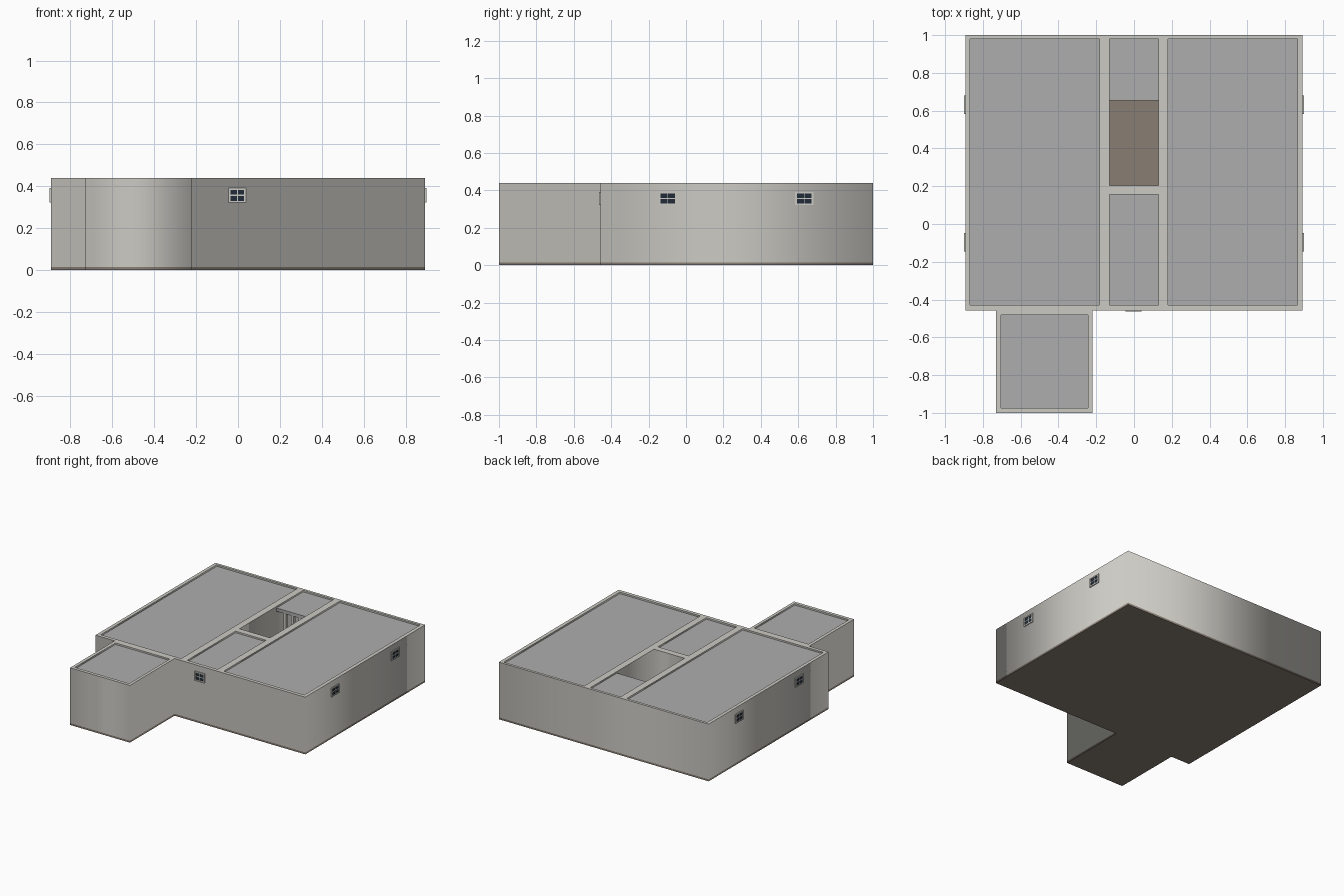
import bpy
from mathutils import Matrix
from math import pi

if "Cube" in bpy.data.objects:
    bpy.data.objects.remove(bpy.data.objects["Cube"])


def material(name, rgb):
    m = bpy.data.materials.new(name)
    m.diffuse_color = (*rgb, 1)
    m.use_nodes = True
    m.node_tree.nodes["Principled BSDF"].inputs["Base Color"].default_value = m.diffuse_color
    return m


PLASTER = material("plaster", (0.60, 0.59, 0.55))
ROOFING = material("roofing", (0.42, 0.42, 0.42))
EARTH = material("earth", (0.25, 0.21, 0.175))
GLASS = material("dark_glass", (0.015, 0.025, 0.04))


def rect(x0, x1, y0, y1):
    return [(x0, y0), (x1, y0), (x1, y1), (x0, y1)]


def prism(name, loops, z0, z1, mat):
    """Extrude filled 2D loops (inner loops become holes) between two heights."""
    cu = bpy.data.curves.new(name, 'CURVE')
    cu.dimensions = '2D'
    cu.fill_mode = 'BOTH'
    cu.extrude = (z1 - z0) / 2
    for pts in loops:
        s = cu.splines.new('POLY')
        s.points.add(len(pts) - 1)
        for p, (x, y) in zip(s.points, pts):
            p.co = (x, y, 0, 1)
        s.use_cyclic_u = True
    tmp = bpy.data.objects.new(name + "_curve", cu)
    tmp.location.z = (z0 + z1) / 2
    bpy.context.collection.objects.link(tmp)
    bpy.context.view_layer.update()
    me = bpy.data.meshes.new_from_object(
        tmp.evaluated_get(bpy.context.evaluated_depsgraph_get()))
    me.materials.clear()
    me.materials.append(mat)
    ob = bpy.data.objects.new(name, me)
    ob.location = tmp.location
    bpy.context.collection.objects.link(ob)
    bpy.data.objects.remove(tmp)
    return ob


def box(name, center, size, mat, frame=Matrix()):
    bpy.ops.mesh.primitive_cube_add(size=1)
    ob = bpy.context.object
    ob.name = name
    ob.data.transform(Matrix.Diagonal((*size, 1)))
    ob.matrix_world = frame @ Matrix.Translation(center)
    ob.data.materials.append(mat)
    return ob


H, BASE = 0.44, 0.015
outline = [(-0.893, -0.457), (-0.73, -0.457), (-0.73, -1), (-0.22, -1),
           (-0.22, -0.457), (0.893, -0.457), (0.893, 1), (-0.893, 1)]
left_wing = (-0.867, -0.182, -0.43, 0.98)
right_wing = (0.18, 0.865, -0.43, 0.98)
front_hall = (-0.131, 0.129, -0.43, 0.157)
back_hall = (-0.131, 0.129, 0.205, 0.98)
annex = (-0.705, -0.243, -0.975, -0.482)
rooms = [left_wing, right_wing, front_hall, back_hall, annex]

# floor slab and walls with open rooms
prism("floor_slab", [outline], 0, BASE, EARTH)
prism("walls", [outline] + [rect(*r) for r in rooms], BASE, H, PLASTER)

# flat roofs sunk behind the wall tops; the courtyard stays open
roofs = {"left_roof": left_wing, "right_roof": right_wing,
         "front_hall_roof": front_hall, "annex_roof": annex,
         "back_porch_roof": (-0.131, 0.129, 0.655, 0.98)}
for name, r in roofs.items():
    prism(name, [rect(*r)], 0.402, 0.428, ROOFING)

# posts under the porch roof edge
for i, x in enumerate((-0.065, 0, 0.065)):
    box(f"porch_post_{i}", (x, 0.67, (BASE + 0.402) / 2),
        (0.022, 0.022, 0.402 - BASE), PLASTER)


def window(name, loc, angle, w):
    """Four-pane window; its local -y points out of the wall."""
    f = Matrix.Translation(loc) @ Matrix.Rotation(angle, 4, 'Z')
    h, t = 0.07, 0.009
    box(name + "_glass", (0, 0, 0), (w - t, 0.004, h - t), GLASS, f)
    for s in (-1, 1):
        box(name + "_jamb", (s * (w - t) / 2, 0, 0), (t, 0.012, h), PLASTER, f)
        box(name + "_rail", (0, 0, s * (h - t) / 2), (w - 2 * t, 0.012, t), PLASTER, f)
    box(name + "_mullion", (0, 0, 0), (0.004, 0.009, h - 2 * t), PLASTER, f)
    box(name + "_crossbar", (0, 0, 0), (w - 2 * t, 0.009, 0.006), PLASTER, f)


# front window, then a matching pair on each side wall
window("front_window", (-0.003, -0.458, 0.357), 0, 0.083)
for side, label in ((1, "right"), (-1, "left")):
    for i, y in enumerate((-0.097, 0.632)):
        window(f"{label}_window_{i}", (side * 0.894, y, 0.357), side * pi / 2, 0.097)
